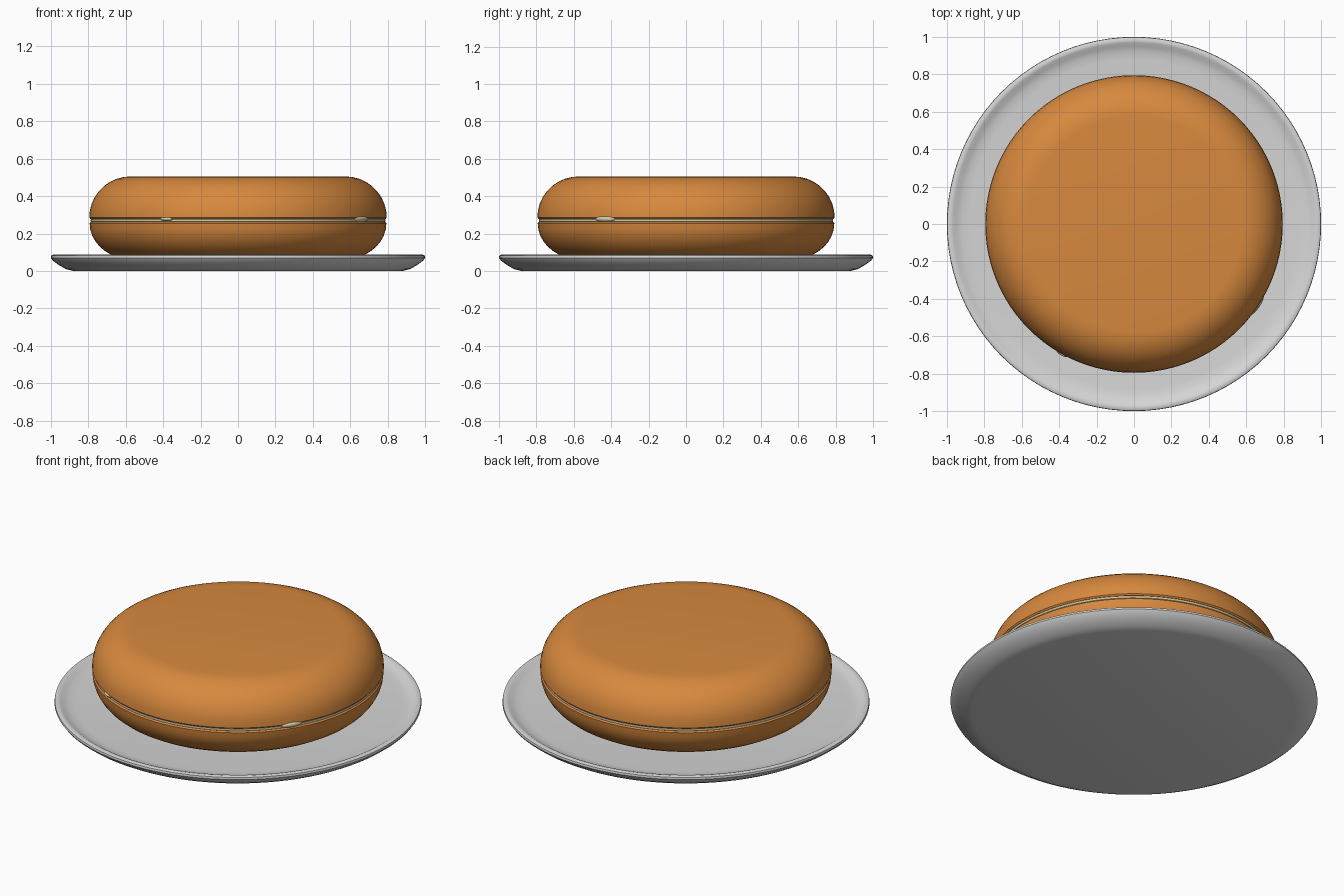
import bpy, math

if "Cube" in bpy.data.objects:
    bpy.data.objects.remove(bpy.data.objects["Cube"])


def material(name, rgb):
    m = bpy.data.materials.new(name)
    m.diffuse_color = (*rgb, 1)
    m.use_nodes = True
    m.node_tree.nodes["Principled BSDF"].inputs["Base Color"].default_value = m.diffuse_color
    return m


ORANGE = material("baked orange", (0.68, 0.25, 0.048))
CREAM = material("pale cream", (0.68, 0.61, 0.40))
GREY = material("plate grey", (0.67, 0.67, 0.67))


def lathe(name, profile, mat, seg=96):
    """Spin (radius, z) points, ordered bottom to top along the outside; radius 0 closes an end."""
    verts, rings, faces = [], [], []
    for r, z in profile:
        n = 1 if r == 0 else seg
        rings.append([len(verts) + i for i in range(n)])
        for i in range(n):
            a = 2 * math.pi * i / seg
            verts.append((r * math.cos(a), r * math.sin(a), z))
    for a, b in zip(rings, rings[1:]):
        for i in range(seg):
            j = (i + 1) % seg
            if len(a) == 1:
                faces.append((a[0], b[j], b[i]))
            elif len(b) == 1:
                faces.append((a[i], a[j], b[0]))
            else:
                faces.append((a[i], a[j], b[j], b[i]))
    me = bpy.data.meshes.new(name)
    me.from_pydata(verts, [], faces)
    me.materials.append(mat)
    ob = bpy.data.objects.new(name, me)
    bpy.context.collection.objects.link(ob)
    smooth(ob)
    return ob


def smooth(ob):
    bpy.ops.object.select_all(action='DESELECT')
    bpy.context.view_layer.objects.active = ob
    ob.select_set(True)
    bpy.ops.object.shade_smooth_by_angle(angle=math.radians(40))


def arc(r0, z0, r, h, steps=9):
    """Quarter ellipse from the widest point (r0 + r, z0) to (r0, z0 + h)."""
    return [(r0 + r * math.cos(t), z0 + h * math.sin(t))
            for t in (math.pi / 2 * i / steps for i in range(steps + 1))]


# Plate with a softly raised rim
lathe("plate", [(0, 0), (0.88, 0), (0.92, 0.010), (0.96, 0.033), (0.99, 0.056), (1.0, 0.07),
                (0.998, 0.082), (0.985, 0.088), (0.968, 0.084), (0.95, 0.073),
                (0.92, 0.064), (0.88, 0.06), (0, 0.06)], GREY)

# Lower and upper halves
lower = arc(0.56, 0.255, 0.233, -0.195)[::-1]
lathe("lower_bun", [(0, 0.06)] + lower + [(0.785, 0.263), (0, 0.263)], ORANGE)
upper = arc(0.575, 0.285, 0.22, 0.22)
lathe("upper_bun", [(0, 0.277), (0.788, 0.277)] + upper + [(0, 0.505)], ORANGE)

# Thin filling between the halves
lathe("filling", [(0, 0.26), (0.782, 0.26), (0.787, 0.264), (0.787, 0.276), (0.782, 0.28), (0, 0.28)], CREAM)

# Small dabs of filling squeezed over the edge
for i, (x, y) in enumerate([(0.655, -0.43), (-0.38, -0.685)]):
    bpy.ops.mesh.primitive_uv_sphere_add(segments=16, ring_count=10, location=(x, y, 0.278))
    dab = bpy.context.object
    dab.name = f"filling_dab_{i + 1}"
    dab.scale = (0.02, 0.065, 0.017) if i == 0 else (0.02, 0.04, 0.011)
    dab.rotation_euler.z = math.atan2(y, x)
    dab.data.materials.append(CREAM)
    smooth(dab)
